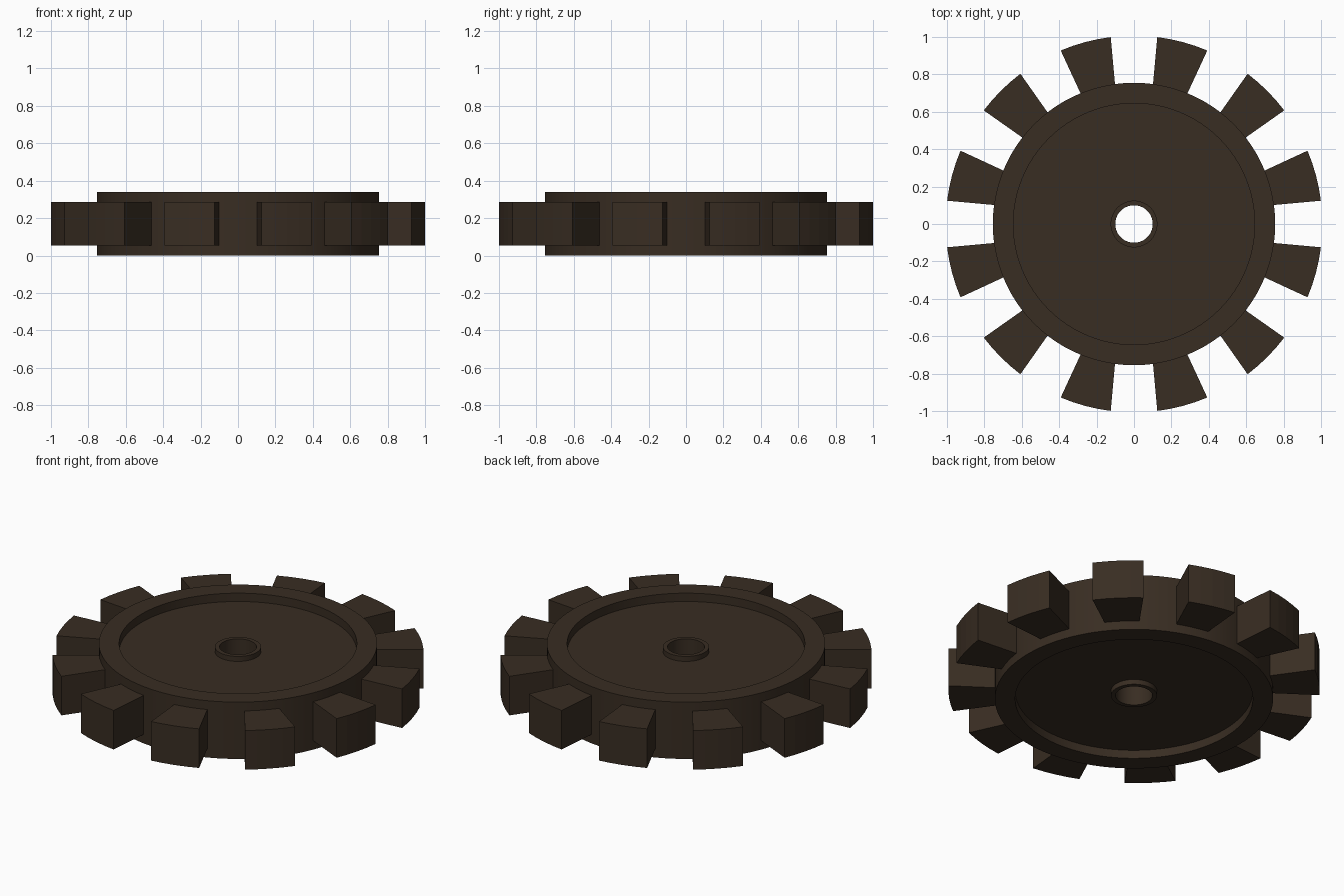
import bpy, math

if "Cube" in bpy.data.objects:
    bpy.data.objects.remove(bpy.data.objects["Cube"])

mat = bpy.data.materials.new("dark_brown")
mat.diffuse_color = (0.04, 0.026, 0.016, 1)
mat.use_nodes = True
mat.node_tree.nodes["Principled BSDF"].inputs["Base Color"].default_value = mat.diffuse_color


def make(name, verts, faces):
    me = bpy.data.meshes.new(name)
    me.from_pydata(verts, [], faces)
    me.materials.append(mat)
    ob = bpy.data.objects.new(name, me)
    bpy.context.collection.objects.link(ob)
    return ob


def polar(r, a, z):
    return (r * math.cos(a), r * math.sin(a), z)


# Wheel body: closed profile (radius, height) with recessed faces, raised hub lips and a through hole
N = 96
top = [(0.10, 0.32), (0.125, 0.32), (0.125, 0.29), (0.645, 0.29), (0.645, 0.34), (0.755, 0.34)]
profile = top + [(r, 0.34 - z) for r, z in reversed(top)]
P = len(profile)
verts = [polar(r, 2 * math.pi * i / N, z) for i in range(N) for r, z in profile]
faces = []
for i in range(N):
    a, b = i * P, (i + 1) % N * P
    for j in range(P):
        k = (j + 1) % P
        faces.append((a + j, a + k, b + k, b + j))
body = make("wheel_body", verts, faces)
bpy.context.view_layer.objects.active = body
body.select_set(True)
bpy.ops.object.mode_set(mode='EDIT')
bpy.ops.mesh.select_all(action='SELECT')
bpy.ops.mesh.normals_make_consistent(inside=False)
bpy.ops.object.mode_set(mode='OBJECT')
bpy.ops.object.shade_smooth_by_angle(angle=math.radians(30))

# Twelve flared teeth with curved outer faces
Z0, Z1, SEG = 0.053, 0.287, 4
for t in range(12):
    mid = math.radians(15 + 30 * t)
    inner, outer = math.radians(7.2), math.radians(7.9)
    outline = [(0.74, mid - inner)]
    outline += [(1.007, mid + outer * (2 * s / SEG - 1)) for s in range(SEG + 1)]
    outline += [(0.74, mid + inner)]
    n = len(outline)
    verts = [polar(r, a, z) for z in (Z0, Z1) for r, a in outline]
    faces = [tuple(reversed(range(n))), tuple(range(n, 2 * n))]
    faces += [(i, (i + 1) % n, n + (i + 1) % n, n + i) for i in range(n)]
    make(f"tooth_{t + 1:02d}", verts, faces)
